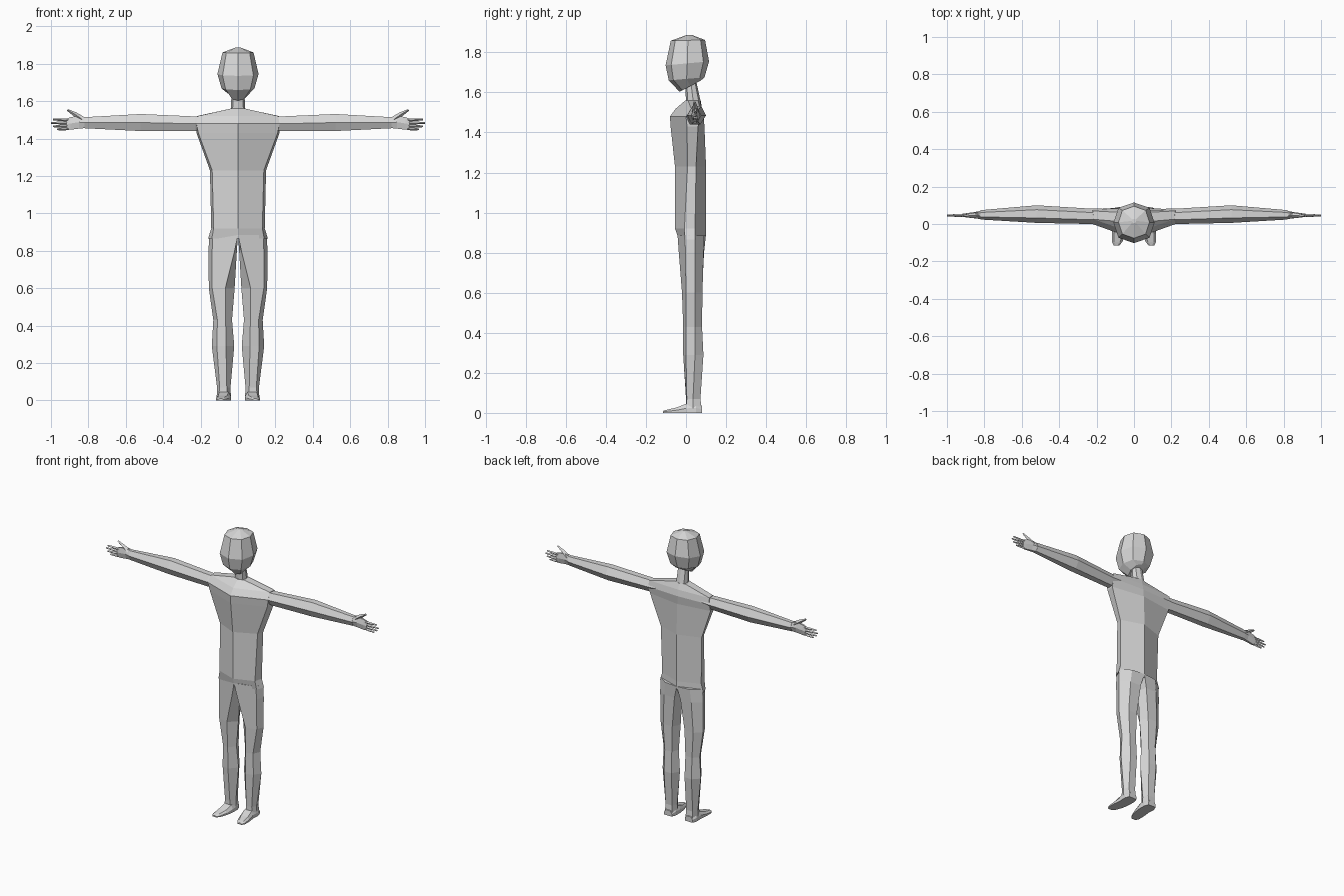
import bpy
import bmesh
from mathutils import Vector

old = bpy.data.objects.get("Cube")
if old:
    bpy.data.objects.remove(old)

GREY = (0.68, 0.68, 0.68, 1.0)
mat = bpy.data.materials.new("plain grey")
mat.use_nodes = True
mat.diffuse_color = GREY
bsdf = mat.node_tree.nodes["Principled BSDF"]
bsdf.inputs["Base Color"].default_value = GREY
bsdf.inputs["Roughness"].default_value = 0.8


def loft(name, rings, mirror=False):
    """Skin a row of equal-sized rings, cap both ends, optionally mirror in x."""
    bm = bmesh.new()
    loops = [[bm.verts.new(p) for p in ring] for ring in rings]
    n = len(loops[0])
    for a, b in zip(loops, loops[1:]):
        for i in range(n):
            j = (i + 1) % n
            bm.faces.new((a[i], a[j], b[j], b[i]))
    bm.faces.new(loops[0])
    bm.faces.new(loops[-1])
    bmesh.ops.remove_doubles(bm, verts=bm.verts, dist=0.0005)
    bmesh.ops.recalc_face_normals(bm, faces=bm.faces)
    mesh = bpy.data.meshes.new(name)
    bm.to_mesh(mesh)
    bm.free()
    mesh.materials.append(mat)
    obj = bpy.data.objects.new(name, mesh)
    bpy.context.collection.objects.link(obj)
    if mirror:
        mod = obj.modifiers.new("mirror", 'MIRROR')
        mod.use_mirror_merge = False
    return obj


def symmetric(half):
    """Complete a ring given from front centre round the left to back centre."""
    return half + [(-x, y, z) for x, y, z in reversed(half[1:-1])]


# Torso: wedge-shaped chest, (z, front y, side front, side back, back y)
torso = [
    (0.865, -0.035, (0.140, -0.005), (0.160, 0.045), 0.098),
    (0.92, -0.055, (0.130, -0.008), (0.143, 0.045), 0.100),
    (1.23, -0.055, (0.138, 0.008), (0.150, 0.050), 0.100),
    (1.43, -0.077, (0.212, 0.005), (0.222, 0.060), 0.092),
    (1.48, -0.080, (0.222, 0.000), (0.225, 0.078), 0.088),
    (1.52, -0.050, (0.215, 0.025), (0.220, 0.070), 0.080),
    (1.56, -0.003, (0.038, 0.010), (0.036, 0.060), 0.073),
]
loft("torso", [symmetric([(0, f, z), (*sf, z), (*sb, z), (0, b, z)])
               for z, f, sf, sb, b in torso])


def oct_ring(hw, yf, yb, zf, zb):
    """Tilted eight-sided ring, symmetric about x = 0."""
    half = []
    for fx, t in ((0, 0), (0.75, 0.13), (1, 0.5), (0.75, 0.87), (0, 1)):
        half.append((hw * fx, yf + (yb - yf) * t, zf + (zb - zf) * t))
    return symmetric(half)


# Neck and head
loft("neck", [oct_ring(0.038, 0.0, 0.073, 1.55, 1.555),
              oct_ring(0.034, -0.005, 0.048, 1.67, 1.67)])
loft("head", [
    oct_ring(0.042, -0.032, 0.075, 1.603, 1.66),
    oct_ring(0.088, -0.086, 0.092, 1.660, 1.675),
    oct_ring(0.110, -0.102, 0.115, 1.735, 1.755),
    oct_ring(0.083, -0.076, 0.095, 1.858, 1.862),
    oct_ring(0.012, 0.005, 0.028, 1.887, 1.887)])

# Legs: front ridge, outer front, outer back, back, inner back, inner
legs = [
    (0.885, (0, -0.042), (0.135, -0.005), (0.153, 0.045), (0.09, 0.09), (0, 0.099), (0, 0.03)),
    (0.80, (0.018, -0.036), (0.138, -0.003), (0.158, 0.045), (0.10, 0.088), (0.022, 0.09), (0.006, 0.03)),
    (0.60, (0.068, -0.020), (0.138, 0.000), (0.156, 0.045), (0.11, 0.082), (0.045, 0.08), (0.018, 0.03)),
    (0.43, (0.066, -0.014), (0.110, 0.000), (0.132, 0.045), (0.10, 0.080), (0.050, 0.078), (0.032, 0.03)),
    (0.29, (0.064, -0.014), (0.113, 0.000), (0.140, 0.045), (0.10, 0.087), (0.048, 0.084), (0.020, 0.035)),
    (0.07, (0.060, 0.000), (0.098, 0.004), (0.112, 0.035), (0.10, 0.072), (0.052, 0.072), (0.040, 0.035)),
    (0.02, (0.055, 0.000), (0.104, 0.002), (0.114, 0.035), (0.10, 0.078), (0.050, 0.078), (0.038, 0.035)),
]
loft("legs", [[(x, y, z) for x, y in pts] for z, *pts in legs], mirror=True)

# Feet: flat wedges, (y, inner x, outer x, height)
feet = [(0.080, 0.048, 0.104, 0.035), (0.05, 0.038, 0.114, 0.050),
        (0.0, 0.038, 0.112, 0.045), (-0.05, 0.046, 0.118, 0.026),
        (-0.095, 0.062, 0.118, 0.016), (-0.115, 0.078, 0.108, 0.010)]
loft("feet", [[(a, y, 0), (b, y, 0), (b, y, h * 0.5), (b - 0.012, y, h),
               (a + 0.012, y, h), (a, y, h * 0.5)] for y, a, b, h in feet], mirror=True)


def hex_ring(x, y0, y1, z0, z1):
    """Six-sided limb section facing along x."""
    d, m = y1 - y0, (z0 + z1) / 2
    return [(x, y0, m), (x, y0 + 0.28 * d, z1), (x, y0 + 0.75 * d, z1),
            (x, y1, m), (x, y0 + 0.70 * d, z0), (x, y0 + 0.25 * d, z0)]


# Arms, with the palms facing forward and back
loft("arms", [
    hex_ring(0.17, 0.005, 0.082, 1.450, 1.515),
    hex_ring(0.23, 0.000, 0.082, 1.440, 1.518),
    hex_ring(0.52, 0.006, 0.100, 1.440, 1.531),
    hex_ring(0.82, 0.024, 0.074, 1.455, 1.514)], mirror=True)
loft("palms", [
    hex_ring(0.815, 0.026, 0.072, 1.456, 1.513),
    hex_ring(0.85, 0.030, 0.064, 1.453, 1.522),
    hex_ring(0.895, 0.035, 0.058, 1.447, 1.514),
    hex_ring(0.918, 0.039, 0.055, 1.448, 1.506)], mirror=True)


def digit(name, path, radii):
    """Slim four-sided finger following points in the x-z plane."""
    direction = (Vector(path[-1]) - Vector(path[0])).normalized()
    side = Vector((-direction.z, 0, direction.x))
    rings = []
    for p, r in zip(path, radii):
        rings.append([Vector(p) + v for v in
                      (side * r, Vector((0, r, 0)), -side * r, Vector((0, -r, 0)))])
    loft(name, rings, mirror=True)


# Fingers fan slightly, thumb points up and out
fingers = [("little_fingers", 1.453, 1.449, 0.968), ("ring_fingers", 1.468, 1.465, 0.990),
           ("middle_fingers", 1.484, 1.483, 1.000), ("index_fingers", 1.499, 1.502, 0.988)]
for name, z0, z1, tip in fingers:
    mid = (0.905 + tip) / 2
    digit(name, [(0.905, 0.047, z0), (mid, 0.046, (z0 + z1) / 2), (tip, 0.045, z1)],
          [0.008, 0.0075, 0.0045])
digit("thumbs", [(0.835, 0.047, 1.503), (0.872, 0.045, 1.530), (0.912, 0.043, 1.553)],
      [0.017, 0.012, 0.005])
